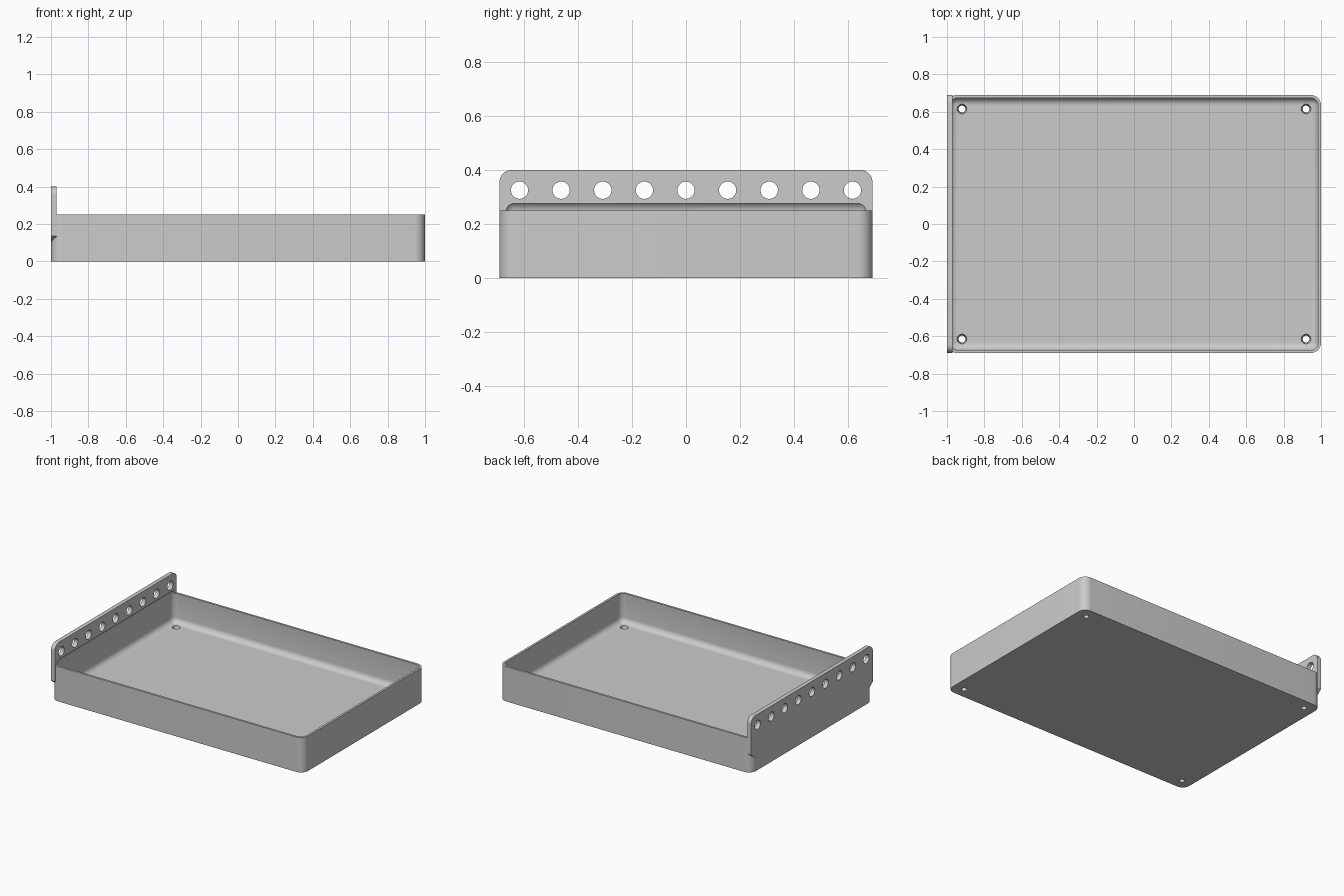
import bpy, bmesh, math
from mathutils import Matrix, Vector

if "Cube" in bpy.data.objects:
    bpy.data.objects.remove(bpy.data.objects["Cube"])

WX, WY, H = 1.0, 0.69, 0.25        # half length, half width, wall height
WALL, FLOOR = 0.015, 0.04
PLATE_T, PLATE_TOP = 0.03, 0.40

grey = bpy.data.materials.new("plain grey")
grey.use_nodes = True
colour = (0.6, 0.6, 0.6, 1)
grey.diffuse_color = colour
grey.node_tree.nodes["Principled BSDF"].inputs["Base Color"].default_value = colour


def finish(name, bm):
    bmesh.ops.recalc_face_normals(bm, faces=bm.faces)
    mesh = bpy.data.meshes.new(name)
    bm.to_mesh(mesh)
    bm.free()
    mesh.materials.append(grey)
    ob = bpy.data.objects.new(name, mesh)
    bpy.context.collection.objects.link(ob)
    return ob


def prism(name, outline, depth):
    """Extrude a closed 3D outline along a vector."""
    bm = bmesh.new()
    face = bm.faces.new([bm.verts.new(p) for p in outline])
    new = bmesh.ops.extrude_face_region(bm, geom=[face])["geom"]
    bmesh.ops.translate(bm, vec=Vector(depth),
                        verts=[v for v in new if isinstance(v, bmesh.types.BMVert)])
    return finish(name, bm)


def arc(cx, cy, r, start, steps=10):
    """Quarter circle, counterclockwise from the start angle."""
    angles = [math.radians(start + 90 * i / steps) for i in range(steps + 1)]
    return [(cx + r * math.cos(a), cy + r * math.sin(a)) for a in angles]


def boolean(target, tool, operation):
    mod = target.modifiers.new(operation.lower(), 'BOOLEAN')
    mod.operation, mod.object, mod.solver = operation, tool, 'EXACT'
    bpy.context.view_layer.objects.active = target
    bpy.ops.object.modifier_apply(modifier=mod.name)
    bpy.data.objects.remove(tool)


# Outer block with rounded upright corners
R = 0.055
corners = [(1, 1, 0), (-1, 1, 90), (-1, -1, 180), (1, -1, 270)]
outline = [p for sx, sy, a in corners for p in arc(sx * (WX - R), sy * (WY - R), R, a)]
tray = prism("tray", [(x, y, 0) for x, y in outline], (0, 0, H))

# Hanging plate: rounded top corners, sloped lower ends
r = 0.045
side = [(WY - 0.05, 0.095), (WY, 0.135)]
side += arc(WY - r, PLATE_TOP - r, r, 0)
side += [(-y, z) for y, z in reversed(side)]
plate = prism("hanging_plate", [(-WX, y, z) for y, z in side], (PLATE_T, 0, 0))
boolean(tray, plate, 'UNION')

# Hollow, fully rounded, which also bites a shallow recess into the plate
bm = bmesh.new()
top = H + 0.035
bmesh.ops.create_cube(bm, size=1)
bmesh.ops.scale(bm, vec=(2 * (WX - WALL), 2 * (WY - WALL), top - FLOOR), verts=bm.verts)
bmesh.ops.translate(bm, vec=(0, 0, (top + FLOOR) / 2), verts=bm.verts)
bmesh.ops.bevel(bm, geom=bm.edges[:], offset=0.04, segments=8, profile=0.5, affect='EDGES')
boolean(tray, finish("hollow_cutter", bm), 'DIFFERENCE')

# Row of hanging holes and four tapered floor holes
bm = bmesh.new()
for i in range(-4, 5):
    place = Matrix.Translation((-WX + PLATE_T / 2, i * 0.154, 0.325))
    bmesh.ops.create_cone(bm, cap_ends=True, segments=32, radius1=0.032, radius2=0.032,
                          depth=0.1, matrix=place @ Matrix.Rotation(math.pi / 2, 4, 'Y'))
for sx in (-1, 1):
    for sy in (-1, 1):
        bmesh.ops.create_cone(bm, cap_ends=True, segments=32, radius1=0.016, radius2=0.028,
                              depth=FLOOR + 0.02,
                              matrix=Matrix.Translation((sx * 0.92, sy * 0.615, FLOOR / 2)))
boolean(tray, finish("hole_cutter", bm), 'DIFFERENCE')

bpy.ops.object.select_all(action='DESELECT')
tray.select_set(True)
bpy.context.view_layer.objects.active = tray
bpy.ops.object.shade_smooth_by_angle(angle=math.radians(30))
